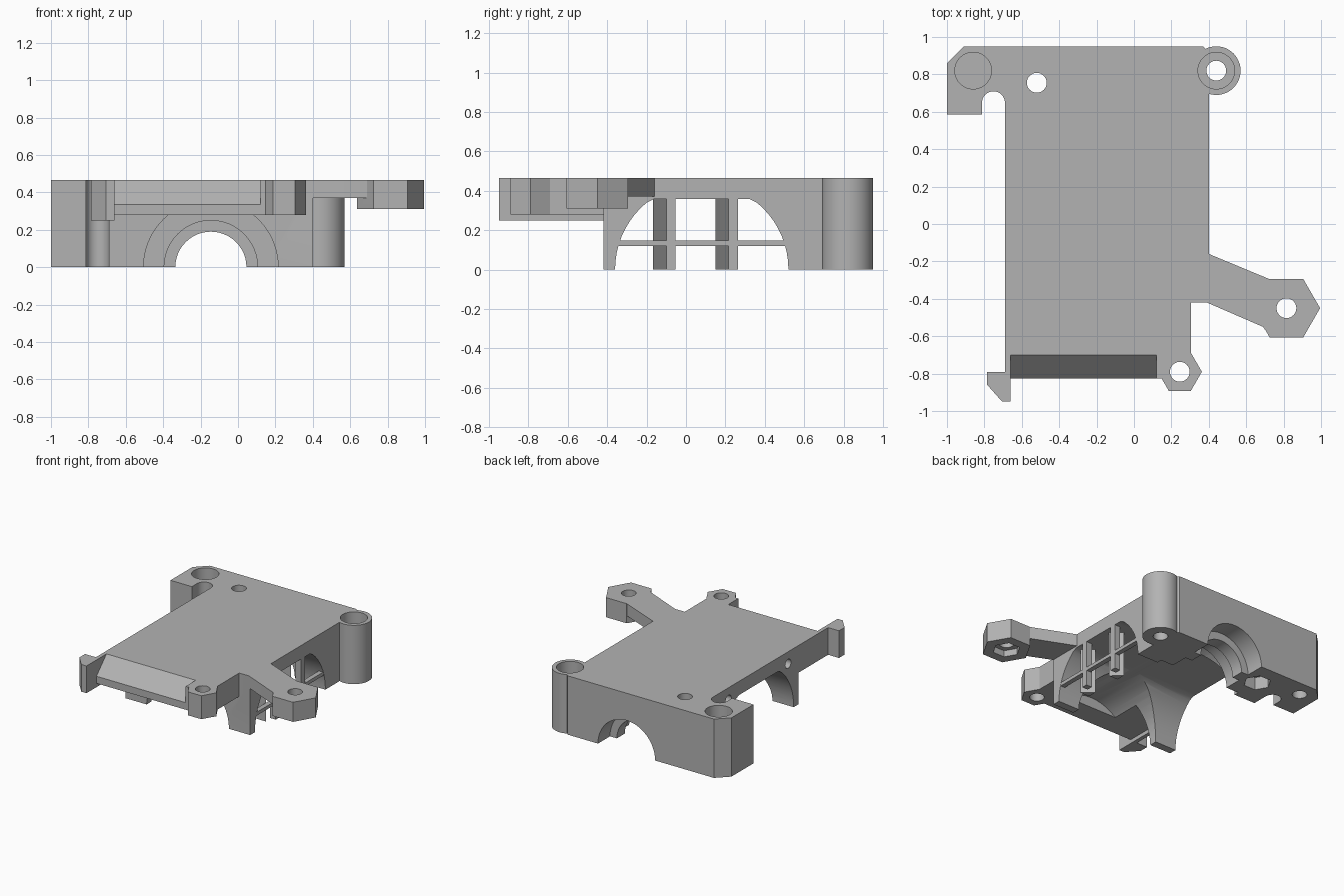
import bpy, bmesh
from math import sin, cos, pi
from mathutils import Vector

cube = bpy.data.objects.get("Cube")
if cube:
    bpy.data.objects.remove(cube, do_unlink=True)

grey = bpy.data.materials.new("plain grey")
grey.use_nodes = True
grey.diffuse_color = (0.45, 0.45, 0.45, 1)
grey.node_tree.nodes["Principled BSDF"].inputs["Base Color"].default_value = grey.diffuse_color

TOP = 0.465


def prism(name, pts, lo, hi, axis="z"):
    """Extrude a 2D outline along an axis from lo to hi."""
    place = {"z": lambda a, b, h: (a, b, h),
             "y": lambda a, b, h: (a, h, b),
             "x": lambda a, b, h: (h, a, b)}[axis]
    bm = bmesh.new()
    face = bm.faces.new([bm.verts.new(place(a, b, lo)) for a, b in pts])
    out = bmesh.ops.extrude_face_region(bm, geom=[face])
    moved = [v for v in out["geom"] if isinstance(v, bmesh.types.BMVert)]
    bmesh.ops.translate(bm, verts=moved, vec=Vector(place(0, 0, hi - lo)))
    bmesh.ops.recalc_face_normals(bm, faces=bm.faces)
    mesh = bpy.data.meshes.new(name)
    bm.to_mesh(mesh)
    bm.free()
    mesh.materials.append(grey)
    obj = bpy.data.objects.new(name, mesh)
    bpy.context.collection.objects.link(obj)
    return obj


def circle(a, b, r, n=48):
    return [(a + r * cos(2 * pi * i / n), b + r * sin(2 * pi * i / n)) for i in range(n)]


def box(a0, a1, b0, b1):
    return [(a0, b0), (a1, b0), (a1, b1), (a0, b1)]


def combine(target, part, operation):
    """Apply a boolean and discard the second object."""
    part.hide_render = True
    mod = target.modifiers.new("boolean", "BOOLEAN")
    mod.operation, mod.solver, mod.object = operation, "EXACT", part
    bpy.context.view_layer.update()
    result = target.evaluated_get(bpy.context.evaluated_depsgraph_get())
    mesh = bpy.data.meshes.new_from_object(result)
    target.modifiers.clear()
    target.data = mesh
    bpy.data.objects.remove(part, do_unlink=True)


# Main block with the chamfered rear corner
frame = prism("mount_frame", [(-0.69, -0.42), (0.40, -0.42), (0.40, 0.92), (0.37, 0.95),
                              (-0.91, 0.95), (-1, 0.86), (-1, 0.585), (-0.69, 0.585)], 0, TOP)


def add(*args):
    combine(frame, prism("added", *args), "UNION")


def cut(*args):
    combine(frame, prism("cutter", *args), "DIFFERENCE")


# Rear post, front lip and its hexagonal boss
add(circle(0.44, 0.82, 0.13), 0, TOP)
add(box(-0.68, 0.305, -0.825, -0.40), 0.28, TOP)
add(circle(0.245, -0.79, 0.118, 6), 0.28, TOP)

# Left rail with its pointed end tab
add([(-0.66, -0.40), (-0.69, -0.40), (-0.69, -0.79), (-0.785, -0.79),
     (-0.785, -0.86), (-0.705, -0.95), (-0.66, -0.95)], 0.25, TOP)

# Side arm and its hexagonal boss
add([(0.36, -0.14), (0.40, -0.16), (0.725, -0.295), (0.85, -0.295),
     (0.85, -0.6), (0.725, -0.6), (0.69, -0.55), (0.39, -0.42), (0.36, -0.41)], 0.37, TOP)
add(circle(0.815, -0.45, 0.18, 6), 0.31, TOP)

# Long barrel cavity and stepped opening in the back wall
for r, y0, y1 in ((0.36, -0.65, 0.56), (0.25, 0.5, 0.70), (0.19, 0.6, 0.9), (0.25, 0.80, 1.1)):
    cut(circle(-0.145, 0, r), y0, y1, "y")

# Cross arch with a flattened crown
cut([(y, min(z, 0.357)) for y, z in circle(0.08, 0, 0.44, 64)], -0.8, 0.6, "x")

# Bevel along the front lip
cut([(-0.70, 0.47), (-0.70, TOP), (-0.826, 0.335), (-0.9, 0.335), (-0.9, 0.47)], -0.66, 0.12, "x")

# Round-ended slot beside the rear tab
slot = [(-0.7515 + 0.0615 * cos(i * pi / 16), 0.648 + 0.0615 * sin(i * pi / 16)) for i in range(17)]
cut(slot + [(-0.813, 0.5), (-0.69, 0.5)], -0.1, 0.6)

# Screw holes, counterbores and nut recesses
for x, y in ((0.44, 0.82), (-0.52, 0.755), (0.245, -0.79), (0.815, -0.45)):
    cut(circle(x, y, 0.053, 32), -0.1, 0.6)
for x in (0.44, -0.86):
    cut(circle(x, 0.82, 0.098), 0.36, 0.6)
cut(circle(-0.86, 0.82, 0.053, 32), -0.1, 0.25)
cut(circle(-0.52, 0.755, 0.10, 6), -0.1, 0.1)
cut(circle(0.815, -0.45, 0.10, 6), 0.2, 0.36)
for y in (-0.29, 0.455):
    cut(circle(y, 0.37, 0.036, 24), -0.8, -0.55, "x")

# Grille across the side arch
parts = [frame, prism("grille_crossbar", box(-0.345, 0.505, 0.12, 0.147), 0.36, 0.398, "x")]
for label, y in (("front", -0.10), ("rear", 0.216)):
    parts.append(prism(label + "_grille_bar", box(0.35, 0.40, y, y + 0.047), 0, 0.42))
    parts.append(prism(label + "_grille_rib", [(0.36, y - 0.067), (0.28, y + 0.005),
                                               (0.28, y - 0.067)], 0, 0.40))

# Smooth the round walls and keep hard corners
bpy.ops.object.select_all(action="DESELECT")
for obj in parts:
    obj.select_set(True)
bpy.context.view_layer.objects.active = frame
bpy.ops.object.shade_smooth_by_angle(angle=0.5)
